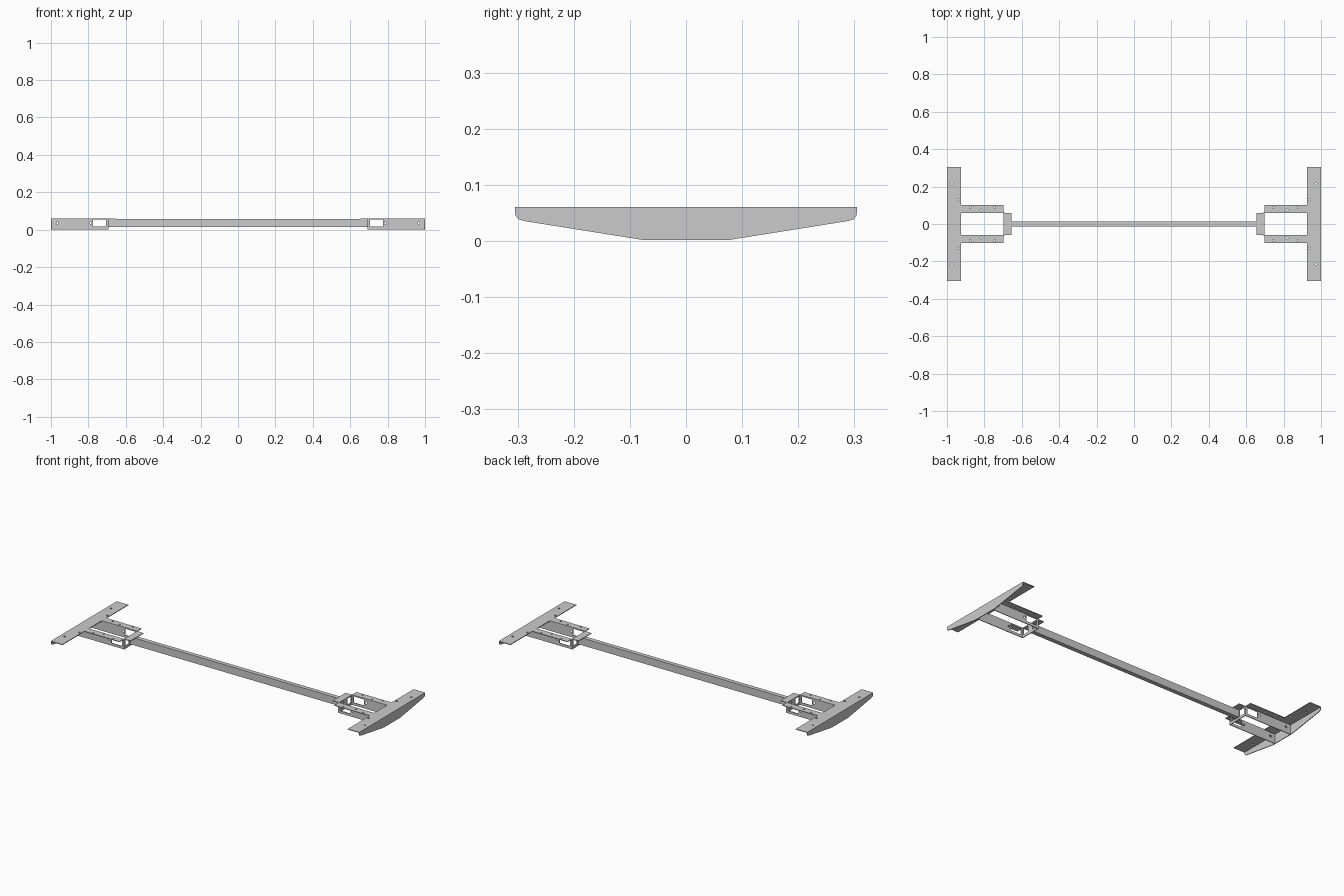
import bpy, bmesh
from math import cos, sin, pi
from mathutils import Vector

if "Cube" in bpy.data.objects:
    bpy.data.objects.remove(bpy.data.objects["Cube"])

T = 0.004   # sheet thickness
TOP = 0.061


def prism(bm, pts, depth):
    """Extrude a flat outline along a vector."""
    f = bm.faces.new([bm.verts.new(p) for p in pts])
    r = bmesh.ops.extrude_face_region(bm, geom=[f])
    bmesh.ops.translate(bm, vec=Vector(depth),
                        verts=[v for v in r["geom"] if isinstance(v, bmesh.types.BMVert)])
    bmesh.ops.recalc_face_normals(bm, faces=bm.faces)


def box(bm, lo, hi):
    prism(bm, [(lo[0], lo[1], lo[2]), (hi[0], lo[1], lo[2]),
               (hi[0], hi[1], lo[2]), (lo[0], hi[1], lo[2])], (0, 0, hi[2] - lo[2]))


def hole(bm, c, vertical, r=0.006):
    """Round cutter along z, or along y when not vertical."""
    ring = [(r * cos(i * pi / 6), r * sin(i * pi / 6)) for i in range(12)]
    if vertical:
        prism(bm, [(c[0] + a, c[1] + b, c[2] - 0.015) for a, b in ring], (0, 0, 0.03))
    else:
        prism(bm, [(c[0] + a, c[1] - 0.015, c[2] + b) for a, b in ring], (0, 0.03, 0))


def make(name, bm):
    me = bpy.data.meshes.new(name)
    bm.to_mesh(me)
    bm.free()
    ob = bpy.data.objects.new(name, me)
    bpy.context.collection.objects.link(ob)
    return ob


def finish(name, bm, cut=None, mirror_y=False):
    """Cut the openings, then mirror to the other end (and side)."""
    ob = make(name, bm)
    if cut:
        cutter = make(name + "_cutter", cut)
        cutter.hide_render = True
        cutter.display_type = 'WIRE'
        b = ob.modifiers.new("holes", 'BOOLEAN')
        b.operation, b.object, b.solver = 'DIFFERENCE', cutter, 'EXACT'
    m = ob.modifiers.new("mirror", 'MIRROR')
    m.use_axis = (True, mirror_y, False)
    m.use_mirror_merge = False


# End plates: tapered uprights
half = [(0.076, 0.002), (0.29, 0.036), (0.299, 0.039), (0.304, 0.046), (0.305, TOP - T)]
outline = half + [(-y, z) for y, z in reversed(half)]
bm = bmesh.new()
prism(bm, [(1 - T, y, z) for y, z in outline], (T, 0, 0))
finish("end_plate", bm)

# End flanges along the top of the end plates
bm, cut = bmesh.new(), bmesh.new()
box(bm, (0.925, -0.305, TOP - T), (1, 0.305, TOP))
for s in (1, -1):
    hole(cut, (0.973, 0.215 * s, TOP), True)
    hole(cut, (0.938, 0.13 * s, TOP), True)
finish("end_flange", bm, cut)

# Side rail webs with a window and bolt holes
bm, cut = bmesh.new(), bmesh.new()
box(bm, (0.697, 0.06, 0.002), (1 - T, 0.06 + T, TOP - T))
box(cut, (0.707, 0.04, 0.017), (0.775, 0.08, 0.054))
for x in (0.788, 0.966):
    hole(cut, (x, 0.062, 0.036), False)
finish("side_rail_web", bm, cut, True)

# Side rail flanges, turned outward
bm, cut = bmesh.new(), bmesh.new()
box(bm, (0.697, 0.06, TOP - T), (0.925, 0.101, TOP))
for x, y in ((0.745, 0.09), (0.818, 0.075), (0.875, 0.09)):
    hole(cut, (x, y, TOP), True, 0.005)
finish("side_rail_flange", bm, cut, True)

# Cross plates joining the rails, with a window each side of the beam
bm, cut = bmesh.new(), bmesh.new()
box(bm, (0.693, -0.064, 0.002), (0.697, 0.064, TOP - T))
for y in (-0.054, 0.018):
    box(cut, (0.68, y, 0.017), (0.71, y + 0.036, 0.054))
finish("cross_plate", bm, cut)

# Cross flanges lying over the beam ends
bm = bmesh.new()
box(bm, (0.655, -0.06, TOP - T), (0.697, 0.06, TOP))
finish("cross_flange", bm)

# Long central beam
bm = bmesh.new()
box(bm, (-0.693, -0.0125, 0.014), (0.693, 0.0125, TOP - T))
make("centre_beam", bm)
